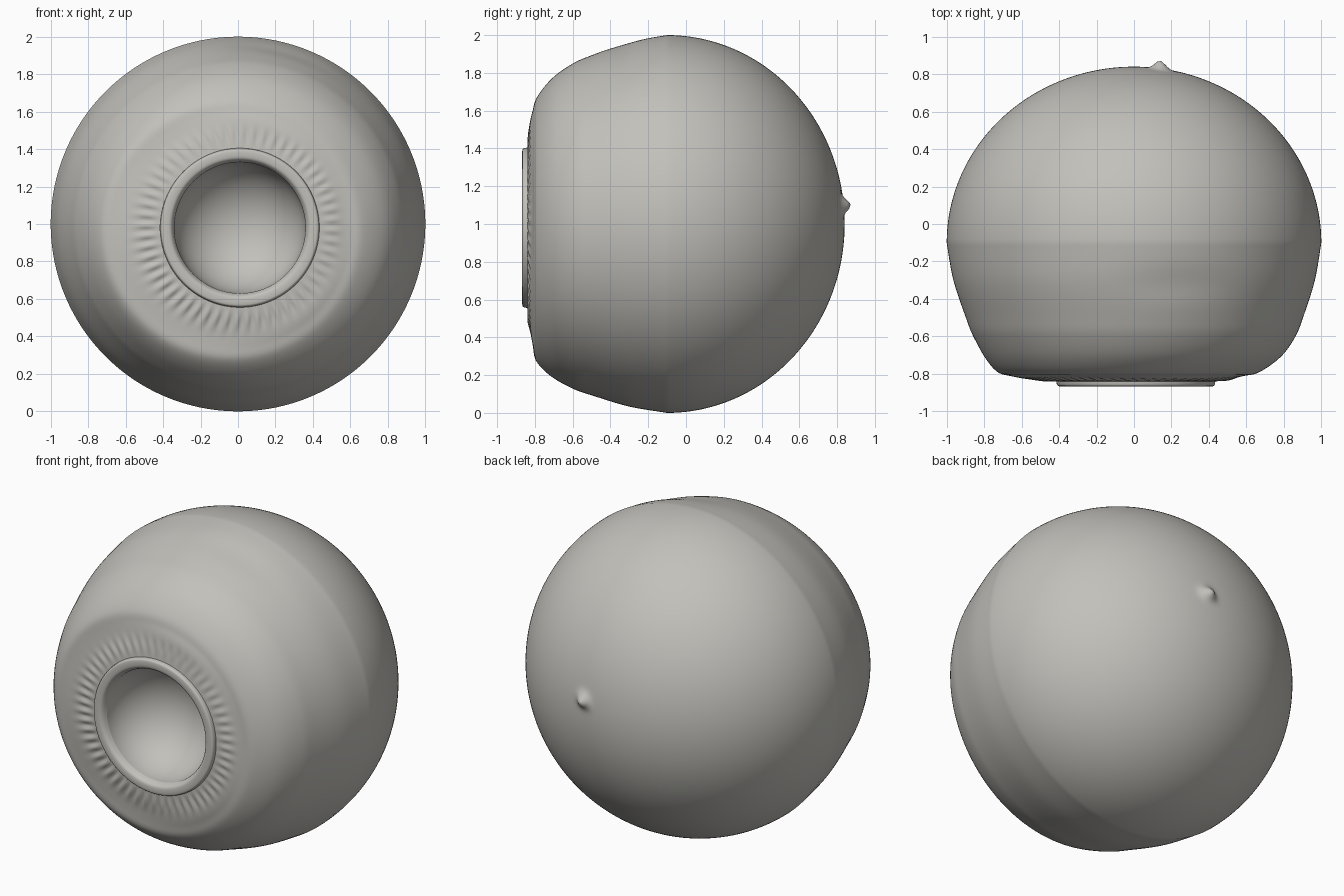
import bpy, bmesh, math
from mathutils import Vector

if "Cube" in bpy.data.objects:
    bpy.data.objects.remove(bpy.data.objects["Cube"])

SEGMENTS = 280
FOLDS = 56

grey = bpy.data.materials.new("warm_grey")
grey.use_nodes = True
colour = (0.54, 0.53, 0.495, 1)
grey.diffuse_color = colour
grey.node_tree.nodes["Principled BSDF"].inputs["Base Color"].default_value = colour


def smooth_path(points, steps=6):
    """Catmull-Rom curve through the profile points."""
    p = [Vector(q) for q in [points[0]] + points + [points[-1]]]
    out = []
    for a, b, c, d in zip(p, p[1:], p[2:], p[3:]):
        for k in range(steps):
            t = k / steps
            out.append(0.5 * (2 * b + (c - a) * t + (2 * a - 5 * b + 4 * c - d) * t**2
                              + (3 * b - a - 3 * c + d) * t**3))
    return out + [p[-1]]


def arc(radius, centre, depth, start, end, steps):
    """Elliptical arc in (radius, y), angles in degrees from the y axis."""
    angles = [math.radians(start + (end - start) * k / steps) for k in range(steps + 1)]
    return [Vector((radius * math.sin(t), centre + depth * math.cos(t))) for t in angles]


def bump(distance, width):
    return math.exp(-(distance / width) ** 2)


def plain(r, y, a):
    """Opening sits slightly off the axis."""
    return Vector((r * math.cos(a) + 0.01, y, 1 + r * math.sin(a) - 0.02))


def worn(r, y, a):
    """Shell surface with the uneven shoulder, folds, dent and back nub."""
    front = min(1, max(0, (-0.1 - y) / 0.7))
    slump = bump(r - 0.68, 0.12) * front
    v = Vector((r * math.cos(a), y, 1 + r * math.sin(a)))
    v.x += 0.01 * front**2 - 0.04 * slump
    v.z -= 0.02 * front**2 + 0.012 * slump
    if y < -0.7:
        strength = 0.004 + 0.004 * max(0, -math.sin(a + 0.6))
        v.y += strength * bump(r - 0.5, 0.045) * math.sin(FOLDS * a)
        v.y += 0.006 * bump(r - 0.58, 0.06) * math.sin(3 * a + 1)
    if v.z > 1.5:
        v.z -= 0.012 * bump(v.x - 0.25, 0.3) * bump(v.y + 0.32, 0.09)
    if y > 0:
        v.y += 0.045 * bump(math.hypot(v.x - 0.14, v.z - 1.1), 0.04)
    return v


def lathe(name, profile, place):
    bm = bmesh.new()
    rings = [[bm.verts.new(place(r, y, 2 * math.pi * j / SEGMENTS))
              for j in range(SEGMENTS)] for r, y in profile]
    for low, high in zip(rings, rings[1:]):
        for j in range(SEGMENTS):
            k = (j + 1) % SEGMENTS
            bm.faces.new((low[j], low[k], high[k], high[j]))
    # close the pole
    bmesh.ops.remove_doubles(bm, verts=bm.verts, dist=0.00005)
    for f in bm.faces:
        f.smooth = True
    mesh = bpy.data.meshes.new(name)
    bm.to_mesh(mesh)
    bm.free()
    obj = bpy.data.objects.new(name, mesh)
    bpy.context.collection.objects.link(obj)
    mesh.materials.append(grey)
    return obj


# Round shell: domed back, flattened front
shoulder = [(1, -0.1), (0.965, -0.3), (0.9, -0.5), (0.86, -0.6), (0.79, -0.71),
            (0.7, -0.79), (0.62, -0.812), (0.5, -0.832), (0.425, -0.84)]
lathe("outer_shell", arc(1, -0.1, 0.94, 0, 90, 80)[:-1] + smooth_path(shoulder, 8), worn)

# Raised lip around the opening
lip = [(0.425, -0.835), (0.42, -0.86), (0.405, -0.867), (0.375, -0.865),
       (0.36, -0.852), (0.35, -0.83)]
lathe("opening_lip", smooth_path(lip), plain)

# Concave bowl inside the opening
lathe("inner_bowl", arc(0.35, -0.83, 0.32, 90, 0, 30), plain)
